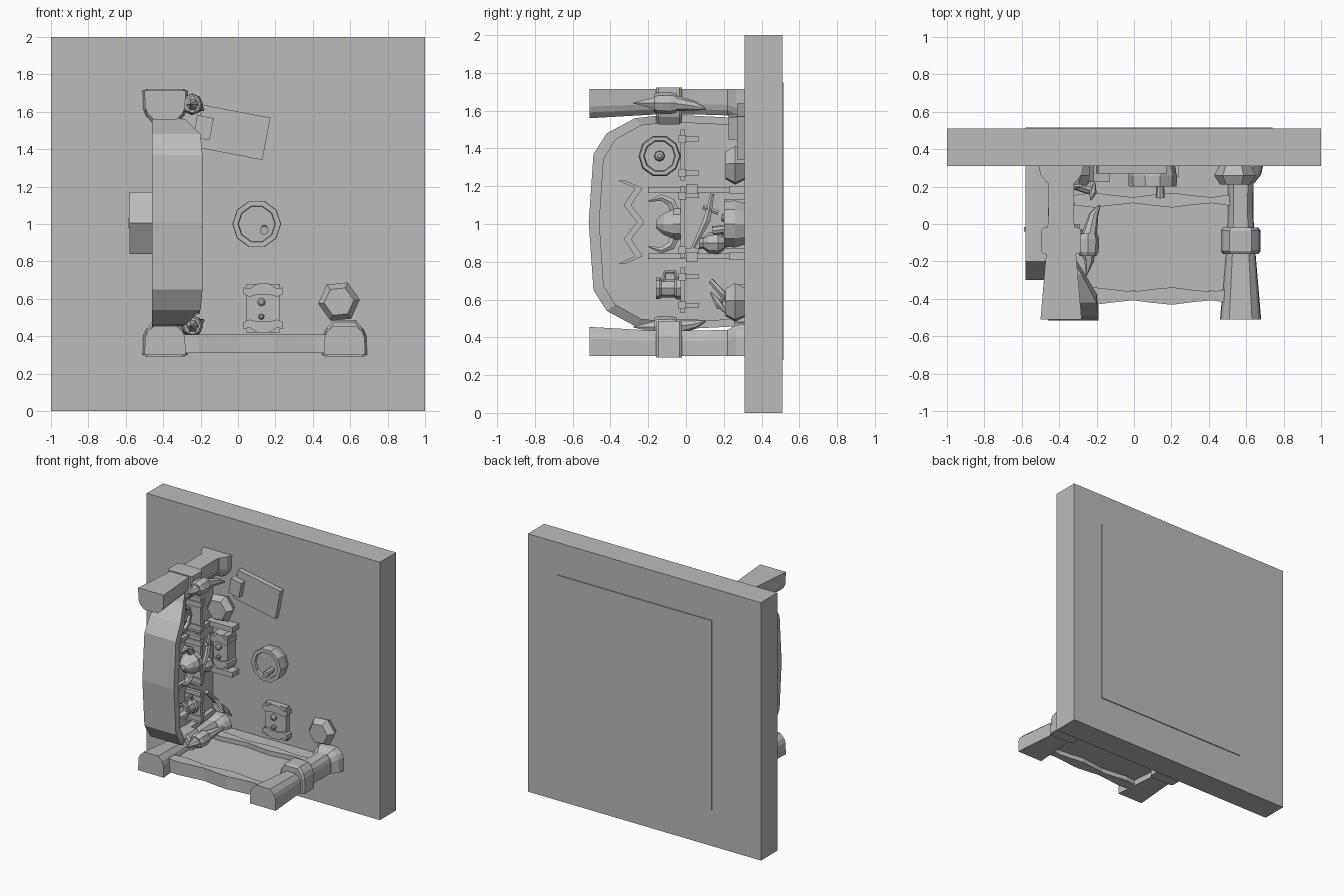
import bpy
from math import sin, cos, pi
from mathutils import Vector, Matrix

if "Cube" in bpy.data.objects:
    bpy.data.objects.remove(bpy.data.objects["Cube"], do_unlink=True)

grey = bpy.data.materials.new("plain grey")
grey.use_nodes = True
grey.diffuse_color = (0.5, 0.5, 0.5, 1)
grey.node_tree.nodes["Principled BSDF"].inputs["Base Color"].default_value = (0.5, 0.5, 0.5, 1)


def loft(name, rings, closed=False):
    """Skin a chain of equal rings; cap the ends unless the chain is closed."""
    n, m = len(rings[0]), len(rings)
    verts = [tuple(p) for r in rings for p in r]
    faces = []
    for i in range(m if closed else m - 1):
        a, b = i * n, (i + 1) % m * n
        faces += [(a + j, a + (j + 1) % n, b + (j + 1) % n, b + j) for j in range(n)]
    if not closed:
        faces += [tuple(reversed(range(n))), tuple(range((m - 1) * n, m * n))]
    mesh = bpy.data.meshes.new(name)
    mesh.from_pydata(verts, [], faces)
    mesh.materials.append(grey)
    obj = bpy.data.objects.new(name, mesh)
    bpy.context.collection.objects.link(obj)
    # consistent outward normals
    import bmesh
    bm = bmesh.new()
    bm.from_mesh(mesh)
    bmesh.ops.recalc_face_normals(bm, faces=bm.faces)
    bm.to_mesh(mesh)
    bm.free()
    return obj


def box(name, x, y, z):
    return loft(name, [[(x[0], v, z[0]), (x[1], v, z[0]), (x[1], v, z[1]), (x[0], v, z[1])] for v in y])


def prism_x(name, pts, lo, hi):
    return loft(name, [[(x, y, z) for y, z in pts] for x in (lo, hi)])


def prism_y(name, pts, lo, hi):
    return loft(name, [[(x, y, z) for x, z in pts] for y in (lo, hi)])


def lathe(name, at, axis, profile, sides=8, turn=0.0):
    """Profile of (distance along axis, radius) turned about the axis."""
    axis = Vector(axis).normalized()
    u = axis.cross(Vector((0, 0, 1))) if abs(axis.z) < 0.9 else Vector((1, 0, 0))
    u.normalize()
    v = axis.cross(u)
    ang = [turn + 2 * pi * i / sides for i in range(sides)]
    return loft(name, [[Vector(at) + axis * t + (u * cos(a) + v * sin(a)) * r for a in ang]
                       for t, r in profile])


def tube(name, path, radii, sides=6):
    """Tapered tube through a short path."""
    path = [Vector(p) for p in path]
    rings = []
    for i, p in enumerate(path):
        d = path[min(i + 1, len(path) - 1)] - path[max(i - 1, 0)]
        q = d.to_track_quat('Z', 'Y')
        rings.append([p + q @ Vector((cos(a), sin(a), 0)) * radii[i]
                      for a in (2 * pi * k / sides for k in range(sides))])
    return loft(name, rings)


# slab and its back plate
box("slab", (-1, 1), (0.31, 0.51), (0, 2))
box("back_plate", (-0.58, 0.74), (0.505, 0.517), (0.28, 1.75))

# posts: flat on the outer side, rounded inward, with collars and flared feet
D_SHAPE = [(-1, 0), (1, 0), (0.97, 0.6), (0.85, 0.8), (0.55, 1), (-0.55, 1), (-0.85, 0.8), (-0.97, 0.6)]


def d_loft(name, x, z, up, steps):
    loft(name, [[(x + px * w, y, z + up * pz * h) for px, pz in D_SHAPE] for y, w, h in steps])


for name, x, z, up in (("lower_right_post", -0.39, 0.3, 1), ("lower_left_post", 0.57, 0.3, 1),
                       ("upper_post", -0.39, 1.715, -1)):
    d_loft(name, x, z, up, [(-0.51, 0.11, 0.155), (-0.16, 0.08, 0.135), (0.05, 0.068, 0.135), (0.22, 0.07, 0.14)])
    d_loft(name + "_foot", x, z, up, [(0.22, 0.075, 0.14), (0.265, 0.11, 0.165), (0.31, 0.12, 0.17)])
    d_loft(name + "_collar", x, z - up * 0.008, up,
           [(-0.16, 0.095, 0.185), (-0.145, 0.107, 0.195), (-0.035, 0.107, 0.195), (-0.02, 0.095, 0.185)])

# stretched hide floor with wavy front and back rolls
XS = [-0.32 + 0.84 * i / 8 for i in range(9)]
for name, y0, y1, z0, z1 in (("hide_front_roll", -0.42, -0.35, 0.31, 0.41),
                             ("hide_back_roll", 0.10, 0.155, 0.32, 0.41),
                             ("hide_sheet", -0.37, 0.31, 0.345, 0.375)):
    rings = []
    for i, x in enumerate(XS):
        w = 0.012 * sin(i * 1.6)
        rings.append([(x, y0 - w, z0), (x, y1 + (w if y1 < 0.3 else 0), z0),
                      (x, y1 + (w if y1 < 0.3 else 0), z1), (x, y0 - w, z1)])
    loft(name, rings)

# alcove: back wall, curved hood and gabled block behind it
half = [(0.31, 1.56, -0.40), (-0.10, 1.58, -0.38), (-0.27, 1.56, -0.28), (-0.42, 1.48, -0.20),
        (-0.49, 1.37, -0.19), (-0.515, 1.01, -0.19)]
arch = half + [(y, 2.02 - z, x) for y, z, x in reversed(half[:-1])]
prism_x("alcove_wall", [(y, z) for y, z, x in arch], -0.46, -0.43)
loft("alcove_hood", [[(-0.46, y, z), (x, y, z),
                      (x, y * 0.9 + 0.005, 1.01 + (z - 1.01) * 0.93),
                      (-0.46, y * 0.9 + 0.005, 1.01 + (z - 1.01) * 0.93)] for y, z, x in arch])
prism_x("gabled_block", [(0.31, 0.84), (0.31, 1.17), (-0.2, 1.17), (-0.3, 1.005), (-0.2, 0.84)], -0.58, -0.45)
box("block_knob", (-0.587, -0.57), (-0.04, -0.015), (0.98, 1.03))

# zigzag trim on the wall
zig = [(-0.34, 1.23), (-0.25, 1.19), (-0.31, 1.1), (-0.24, 1.01)]
zig += [(y, 2.02 - z) for y, z in reversed(zig[:-1])]
prism_x("zigzag_trim", [(y - 0.02, z) for y, z in zig] + [(y + 0.02, z) for y, z in reversed(zig)],
        -0.435, -0.422)

# shelves with pegs
for name, z0, z1 in (("upper_shelf", 1.23, 1.5), ("middle_shelf", 0.82, 1.2), ("lower_shelf", 0.53, 0.77)):
    box(name, (-0.44, -0.30), (-0.03, -0.005), (z0, z1))
    for k, z in enumerate((z0 + 0.04, z1 - 0.05)):
        box(f"{name}_bracket_{k}", (-0.44, -0.33), (-0.005, 0.07), (z - 0.012, z + 0.012))
        box(f"{name}_cap_{k}", (-0.44, -0.29), (-0.04, 0.0), (z - 0.02, z + 0.02))

# round shield on the upper shelf
lathe("shield_rim", (-0.42, -0.14, 1.36), (1, 0, 0),
      [(0, 0.10), (0.02, 0.112), (0.05, 0.105), (0.05, 0.085), (0.03, 0.08)], 10)
lathe("shield_boss", (-0.40, -0.14, 1.36), (1, 0, 0), [(0, 0.03), (0.04, 0.025), (0.055, 0.01)], 8)

# horned helmet on the middle shelf
lathe("helmet", (-0.36, -0.03, 1.0), (0, -1, 0), [(0, 0.075), (0.04, 0.08), (0.09, 0.06), (0.13, 0.02)], 10)
lathe("helmet_band", (-0.36, -0.03, 1.0), (0, -1, 0), [(0, 0.085), (0.035, 0.085)], 10)
for side in (-1, 1):
    tube("helmet_horn", [(-0.36, -0.06, 1 + side * 0.07), (-0.36, -0.08, 1 + side * 0.115),
                         (-0.36, -0.13, 1 + side * 0.14), (-0.36, -0.20, 1 + side * 0.12)],
         [0.028, 0.026, 0.02, 0.003])

# mug on the lower shelf
lathe("mug", (-0.37, -0.03, 0.66), (0, -1, 0),
      [(0, 0.06), (0.02, 0.06), (0.03, 0.05), (0.10, 0.05), (0.11, 0.058), (0.13, 0.058), (0.13, 0.045), (0.06, 0.04)], 8)
tube("mug_handle", [(-0.36, -0.05, 0.70), (-0.36, -0.06, 0.745), (-0.36, -0.11, 0.745), (-0.36, -0.12, 0.70)],
     [0.012] * 4)

# torches beside the two right-hand posts
for name, z, s in (("upper_torch", 1.64, -1), ("lower_torch", 0.455, 1)):
    tube(name + "_handle", [(-0.185, 0.1, z + s * 0.03), (-0.215, 0.05, z + s * 0.015), (-0.24, -0.06, z)],
         [0.006, 0.025, 0.042], 8)
    lathe(name + "_cup", (-0.245, -0.05, z), (0, -1, 0), [(0, 0.05), (0.03, 0.058), (0.10, 0.056), (0.12, 0.045)], 8)
    tube(name + "_flame", [(-0.245, -0.15, z), (-0.24, -0.2, z), (-0.255, -0.28, z)], [0.04, 0.025, 0.002])


# chests, each a body with wavy end boards, bands and studs
def chest(name, x, z, w, h, top):
    box(name + "_body", (x - w * 0.85, x + w * 0.85), (top + 0.015, 0.31), (z - h, z + h))
    for s in (-1, 1):
        steps = [-1, -0.7, -0.3, 0.3, 0.7, 1]
        outer = [(x + w * t, z + s * (h * 0.95 + 0.02 * cos(t * 4))) for t in steps]
        inner = [(x + w * t, z + s * (h * 0.55 + 0.012 * cos(t * 5))) for t in reversed(steps)]
        prism_y(name + "_end_board", outer + inner, top, 0.31)
    for k, r in ((0.25, 0.022), (-0.35, 0.016)):
        lathe(name + "_stud", (x - 0.01, top + 0.02, z + h * k), (0, -1, 0), [(0, r), (0.025, r), (0.035, r * 0.5)], 8)


chest("chest", 0.135, 0.55, 0.105, 0.13, 0.255)
chest("rack_chest", -0.30, 1.0, 0.07, 0.13, 0.2)

# rack rails around the second chest
for z in (0.83, 1.18):
    box("rack_rail", (-0.45, -0.21), (0.23, 0.31), (z - 0.02, z + 0.02))
    box("rack_arm", (-0.44, -0.40), (-0.2, 0.25), (z - 0.015, z + 0.015))
    box("rack_block", (-0.45, -0.36), (0.0, 0.06), (z - 0.03, z + 0.03))

# sword and jar hanging by the wall
tube("sword", [(-0.34, 0.14, 1.16), (-0.34, 0.11, 1.02), (-0.34, 0.03, 0.86)], [0.012, 0.022, 0.01])
tube("sword_guard", [(-0.34, 0.09, 1.09), (-0.34, 0.17, 1.06)], [0.014, 0.014])
lathe("jar", (-0.39, 0.2, 0.9), (0, -1, 0), [(0, 0.04), (0.03, 0.06), (0.08, 0.055), (0.11, 0.03), (0.13, 0.035)], 8)

# pickaxe near the lower shelf
tube("pick_handle", [(-0.33, 0.2, 0.62), (-0.24, 0.17, 0.56)], [0.012, 0.012])
tube("pick_head", [(-0.23, 0.13, 0.64), (-0.22, 0.17, 0.58), (-0.21, 0.22, 0.52)], [0.005, 0.02, 0.005])
tube("pick_blade", [(-0.36, 0.13, 0.70), (-0.34, 0.22, 0.60)], [0.015, 0.02])

# keg with recessed lid and spigot
lathe("keg", (0.1, 0.31, 1.0), (0, -1, 0), [(0, 0.115), (0.05, 0.13), (0.11, 0.128), (0.11, 0.10), (0.09, 0.097)], 10)
tube("spigot", [(0.14, 0.23, 0.975), (0.14, 0.14, 0.965)], [0.02, 0.024], 8)

# tilted plank with a block on it
tilt = Matrix.Rotation(0.19, 3, 'Y')


def tilted(name, x, z, w, h, top):
    prism_y(name, [(x + p.x, z + p.z) for p in (tilt @ Vector((i * w, 0, j * h))
            for i, j in ((-1, -1), (1, -1), (1, 1), (-1, 1)))], top, 0.31)


tilted("plank", -0.03, 1.49, 0.185, 0.115, 0.27)
tilted("plank_block", -0.185, 1.515, 0.045, 0.06, 0.225)

# hexagonal pots
for name, x, z in (("left_pot", 0.54, 0.585), ("right_pot", -0.33, 1.31)):
    lathe(name, (x, 0.31, z), (0, -1, 0), [(0, 0.085), (0.05, 0.112), (0.10, 0.08)], 6, 0.1)
